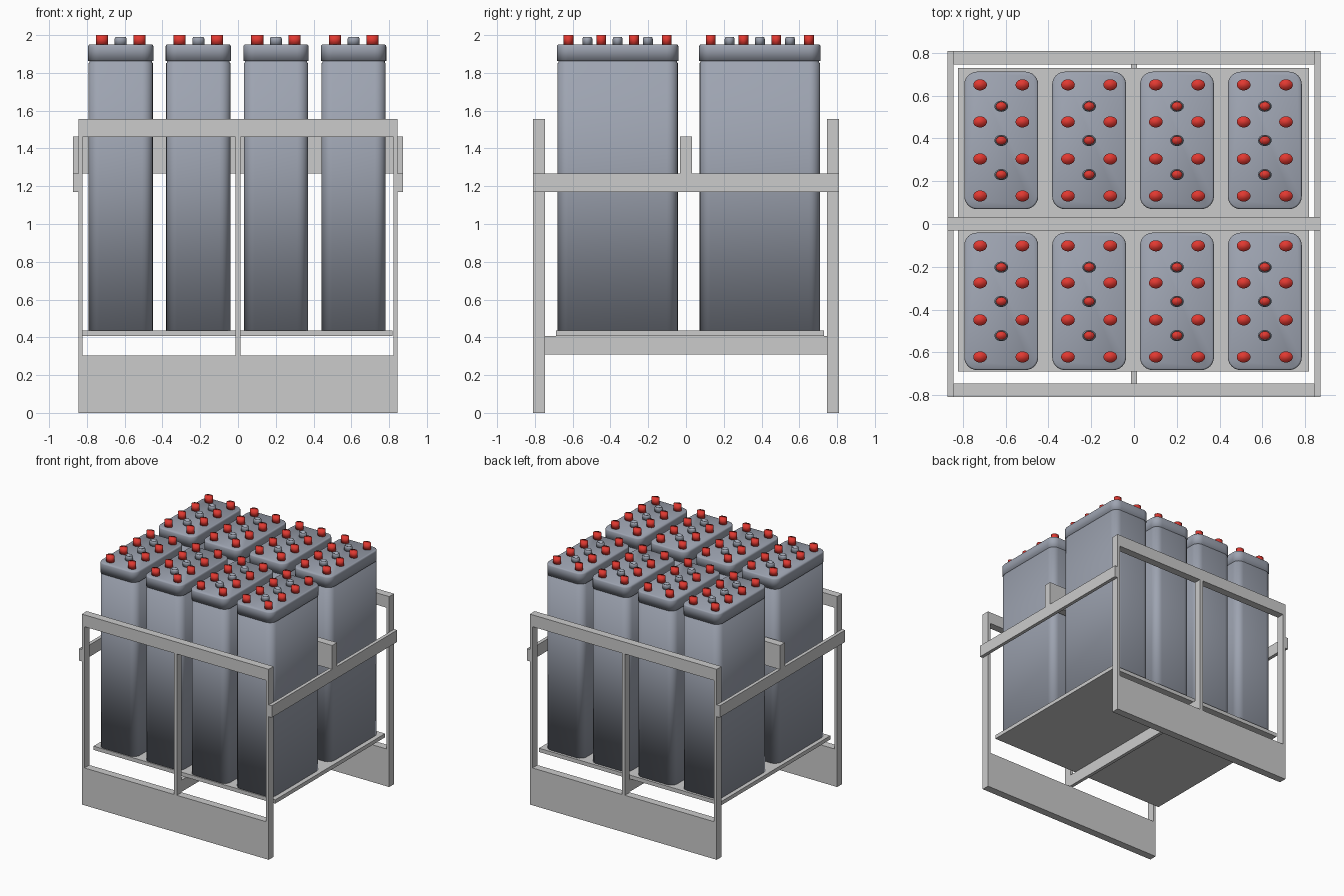
import bpy, bmesh
from math import sin, cos, pi, radians

if "Cube" in bpy.data.objects:
    bpy.data.objects.remove(bpy.data.objects["Cube"])


def material(name, rgb):
    m = bpy.data.materials.new(name)
    m.diffuse_color = (*rgb, 1)
    m.use_nodes = True
    m.node_tree.nodes["Principled BSDF"].inputs["Base Color"].default_value = m.diffuse_color
    return m


RED = material("red_plastic", (0.75, 0.04, 0.03))
CASE = material("case_blue_grey", (0.34, 0.37, 0.44))


def add_object(name, mesh, loc=(0, 0, 0)):
    ob = bpy.data.objects.new(name, mesh)
    ob.location = loc
    bpy.context.collection.objects.link(ob)
    return ob


def box(name, x0, x1, y0, y1, z0, z1):
    bm = bmesh.new()
    bmesh.ops.create_cube(bm, size=1)
    for v in bm.verts:
        v.co = ((x0 + x1) / 2 + v.co.x * (x1 - x0),
                (y0 + y1) / 2 + v.co.y * (y1 - y0),
                (z0 + z1) / 2 + v.co.z * (z1 - z0))
    mesh = bpy.data.meshes.new(name)
    bm.to_mesh(mesh)
    bm.free()
    return add_object(name, mesh)


def rounded_rect(hx, hy, r, z, seg=6):
    pts = []
    for k, (sx, sy) in enumerate(((1, 1), (-1, 1), (-1, -1), (1, -1))):
        for i in range(seg + 1):
            a = (k + i / seg) * pi / 2
            pts.append((sx * (hx - r) + r * cos(a), sy * (hy - r) + r * sin(a), z))
    return pts


def ellipse(rx, ry, z, n=24):
    return [(rx * cos(2 * pi * i / n), ry * sin(2 * pi * i / n), z) for i in range(n)]


def loft(name, rings, mat):
    """Skin a stack of equal-length rings, capped at both ends."""
    bm = bmesh.new()
    loops = [[bm.verts.new(p) for p in ring] for ring in rings]
    n = len(loops[0])
    for a, b in zip(loops, loops[1:]):
        for i in range(n):
            j = (i + 1) % n
            bm.faces.new((a[i], a[j], b[j], b[i]))
    bm.faces.new(loops[0][::-1])
    bm.faces.new(loops[-1])
    for f in bm.faces:
        f.smooth = True
    for e in bm.edges:
        if len(e.link_faces) == 2 and e.calc_face_angle(0) > radians(30):
            e.smooth = False
    mesh = bpy.data.meshes.new(name)
    bm.to_mesh(mesh)
    bm.free()
    mesh.materials.append(mat)
    return mesh


# Front and back frames: skirt plate, top rail, three uprights
for side, y0, y1 in (("front", -0.81, -0.747), ("back", 0.747, 0.81)):
    box(side + "_skirt_plate", -0.845, 0.845, y0, y1, 0, 0.305)
    box(side + "_top_rail", -0.845, 0.845, y0, y1, 1.46, 1.557)
    for tag, x0, x1 in (("left", -0.845, -0.822), ("middle", -0.014, 0.014),
                        ("right", 0.822, 0.845)):
        box(f"{side}_{tag}_upright", x0, x1, y0, y1, 0.305, 1.46)

# Side rails, upper cross bar, lower support beam, tray
for tag, x0, x1 in (("left", -0.873, -0.845), ("right", 0.845, 0.873)):
    box(tag + "_side_rail", x0, x1, -0.81, 0.81, 1.17, 1.267)
box("upper_cross_bar", -0.873, 0.873, -0.031, 0.033, 1.267, 1.462)
box("lower_support_beam", -0.014, 0.014, -0.747, 0.747, 0.31, 0.406)
box("tray", -0.824, 0.819, -0.689, 0.73, 0.406, 0.437)

# Battery cell: body with a shallow groove, then a lid with a softened rim
HX, HY, R = 0.173, 0.3215, 0.06


def section(inset, z):
    return rounded_rect(HX - inset, HY - inset, R - inset, z)


body_mesh = loft("cell_body", [section(0.003, 0.437), section(0.003, 1.852),
                               section(0.008, 1.855), section(0.008, 1.862)], CASE)
lid_mesh = loft("cell_lid", [section(0, 1.862), section(0, 1.94),
                             section(0.003, 1.947), section(0.007, 1.95)], CASE)
terminal_mesh = loft("terminal", [ellipse(0.032, 0.026, 1.948),
                                  ellipse(0.032, 0.026, 2.0)], RED)

# Vent: hollow grey collar with a red plug inside
vent_mesh = loft("vent_collar", [ellipse(0.032, 0.026, 1.948), ellipse(0.032, 0.026, 1.98),
                                 ellipse(0.027, 0.022, 1.99), ellipse(0.025, 0.020, 1.99),
                                 ellipse(0.025, 0.020, 1.965)], CASE)
plug_mesh = loft("vent_plug", [ellipse(0.0245, 0.0195, 1.96),
                               ellipse(0.0245, 0.0195, 1.97)], RED)

# Eight cells in two rows of four
for cy in (-0.362, 0.391):
    for cx in (-0.621, -0.21, 0.201, 0.612):
        add_object("cell_body", body_mesh, (cx, cy, 0))
        add_object("cell_lid", lid_mesh, (cx, cy, 0))
        for dy in (-0.26, -0.0867, 0.0867, 0.26):
            for dx in (-0.099, 0.099):
                add_object("terminal", terminal_mesh, (cx + dx, cy + dy, 0))
        for dy in (-0.16, 0, 0.16):
            add_object("vent_collar", vent_mesh, (cx, cy + dy, 0))
            add_object("vent_plug", plug_mesh, (cx, cy + dy, 0))
